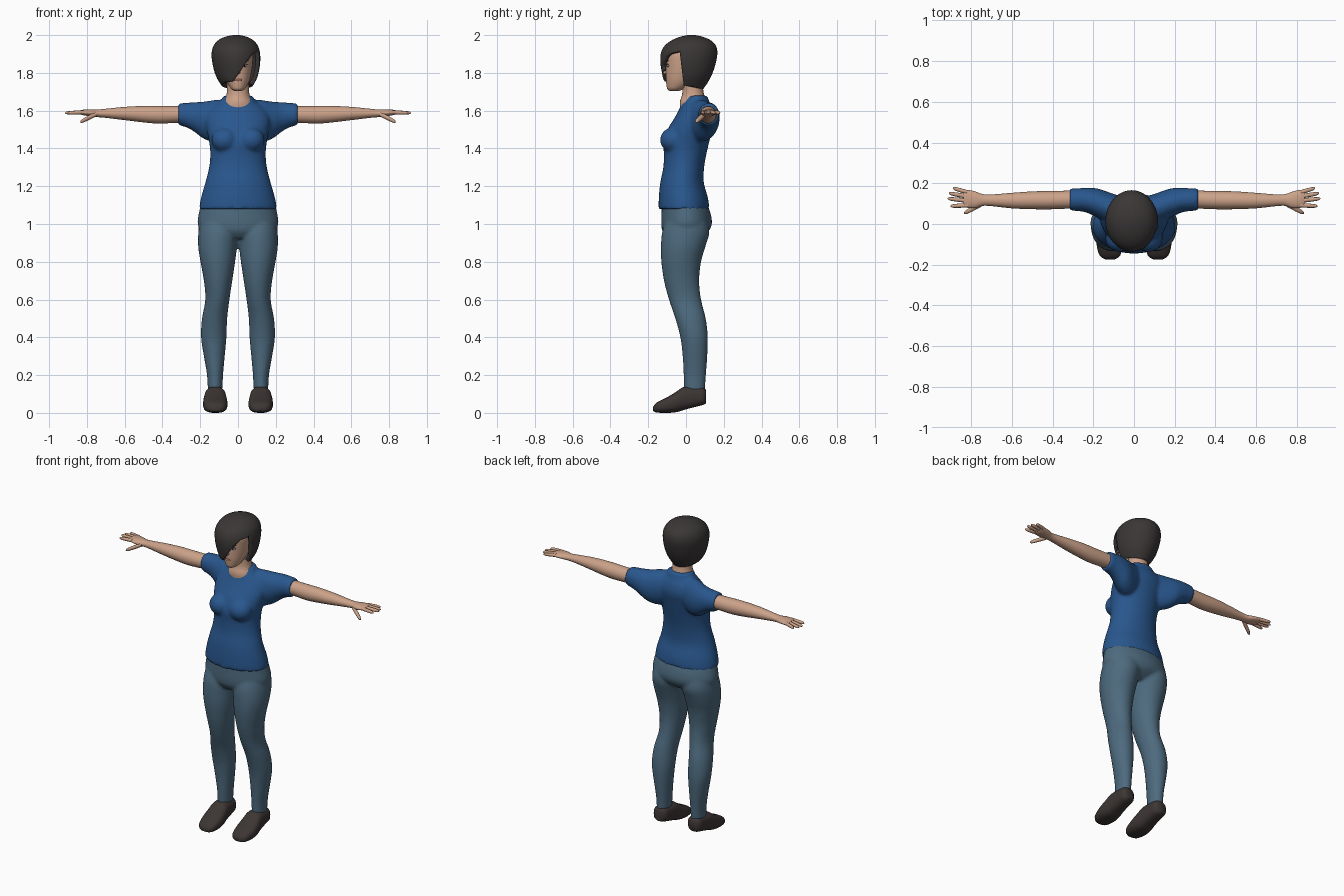
import bpy, bmesh, math
from mathutils import Matrix, Vector

if "Cube" in bpy.data.objects:
    bpy.data.objects.remove(bpy.data.objects["Cube"])


def material(name, rgb):
    m = bpy.data.materials.new(name)
    m.diffuse_color = (*rgb, 1)
    m.use_nodes = True
    m.node_tree.nodes["Principled BSDF"].inputs["Base Color"].default_value = m.diffuse_color
    return m


SKIN = material("skin", (0.60, 0.36, 0.25))
SHIRT = material("blue_cotton", (0.022, 0.095, 0.27))
DENIM = material("denim", (0.075, 0.145, 0.21))
HAIR = material("dark_hair", (0.043, 0.037, 0.037))
SHOE = material("shoe_leather", (0.045, 0.036, 0.034))
WHITE = material("eye_white", (0.7, 0.68, 0.65))
LIPS = material("lips", (0.42, 0.17, 0.13))


def smooth_rings(rings, steps):
    """Catmull-Rom interpolation between cross-sections."""
    out = []
    for i in range(len(rings) - 1):
        p1, p2 = rings[i], rings[i + 1]
        p0, p3 = rings[max(i - 1, 0)], rings[min(i + 2, len(rings) - 1)]
        for k in range(steps):
            t = k / steps
            out.append([0.5 * (2 * b + (c - a) * t + (2 * a - 5 * b + 4 * c - d) * t * t
                        + (3 * b - a - 3 * c + d) * t ** 3)
                        for a, b, c, d in zip(p0, p1, p2, p3)])
    return out + [list(rings[-1])]


def loft(bm, rings, axis="z", n=28, steps=3, power=2.0, caps=True):
    """Ring = (position on axis, low/high bounds of the two other axes)."""
    rows = []
    for t, a0, a1, b0, b1 in smooth_rings(rings, steps):
        row = []
        for k in range(n):
            c, s = math.cos(2 * math.pi * k / n), math.sin(2 * math.pi * k / n)
            a = (a0 + a1) / 2 + (a1 - a0) / 2 * math.copysign(abs(c) ** (2 / power), c)
            b = (b0 + b1) / 2 + (b1 - b0) / 2 * math.copysign(abs(s) ** (2 / power), s)
            co = {"z": (a, b, t), "x": (t, a, b), "y": (a, t, b)}[axis]
            row.append(bm.verts.new(co))
        rows.append(row)
    for r, q in zip(rows, rows[1:]):
        for k in range(n):
            bm.faces.new((r[k], r[(k + 1) % n], q[(k + 1) % n], q[k]))
    if caps:
        bm.faces.new(rows[0])
    bm.faces.new(rows[-1])


def ball(bm, loc, size):
    bmesh.ops.create_uvsphere(bm, u_segments=16, v_segments=10, radius=1,
                              matrix=Matrix.Translation(loc) @ Matrix.Diagonal((*size, 1)))


def sym(z, x, y0, y1):
    return (z, -x, x, y0, y1)


def finish(name, bm, mat, mirror=False, voxel=0, smooth=0):
    bmesh.ops.recalc_face_normals(bm, faces=bm.faces[:])
    me = bpy.data.meshes.new(name)
    for f in bm.faces:
        f.smooth = True
    bm.to_mesh(me)
    bm.free()
    me.materials.append(mat)
    ob = bpy.data.objects.new(name, me)
    bpy.context.collection.objects.link(ob)
    if mirror:
        m = ob.modifiers.new("mirror", "MIRROR")
        m.use_mirror_merge = False
    if voxel:
        m = ob.modifiers.new("blend", "REMESH")
        m.mode, m.voxel_size, m.use_smooth_shade = "VOXEL", voxel, True
        m = ob.modifiers.new("soften", "SMOOTH")
        m.factor, m.iterations = 0.5, smooth
    else:
        bpy.ops.object.select_all(action="DESELECT")
        bpy.context.view_layer.objects.active = ob
        ob.select_set(True)
        bpy.ops.object.shade_smooth_by_angle(angle=math.radians(50))
    return ob


# T-shirt: body, bust and sleeves blended together
bm = bmesh.new()
loft(bm, [sym(1.08, .207, -.145, .124), sym(1.14, .196, -.144, .116),
          sym(1.22, .173, -.136, .094), sym(1.30, .153, -.12, .096),
          sym(1.37, .147, -.117, .108), sym(1.43, .152, -.12, .122),
          sym(1.50, .165, -.098, .138), sym(1.56, .17, -.062, .15),
          sym(1.61, .145, -.035, .142), sym(1.645, .10, -.022, .125),
          sym(1.68, .075, .0, .112)], n=40)
for s in (-1, 1):
    ball(bm, (.07 * s, -.07, 1.445), (.072, .068, .066))
    loft(bm, [(.05 * s, .02, .13, 1.47, 1.655), (.12 * s, .005, .155, 1.435, 1.657),
              (.18 * s, .03, .175, 1.45, 1.648), (.23 * s, .055, .178, 1.487, 1.645),
              (.27 * s, .063, .176, 1.51, 1.642), (.315 * s, .065, .175, 1.523, 1.638)], "x")
finish("t_shirt", bm, SHIRT, voxel=.009, smooth=6)

# Trousers: hips and two legs blended together
bm = bmesh.new()
loft(bm, [sym(.925, .12, -.10, .07), sym(.96, .19, -.125, .118), sym(1.0, .214, -.131, .137),
          sym(1.05, .209, -.13, .132), sym(1.10, .198, -.128, .115)], n=40)
for s in (-1, 1):
    loft(bm, [(z, a * s, b * s, c, d) for z, a, b, c, d in (
        (.115, .083, .16, -.01, .10), (.2, .079, .164, -.013, .106), (.3, .07, .181, -.018, .113),
        (.4, .061, .196, -.03, .116), (.5, .057, .191, -.057, .105), (.6, .045, .173, -.091, .08),
        (.7, .03, .181, -.117, .07), (.8, .015, .199, -.131, .08), (.88, .005, .211, -.133, .103),
        (.96, -.005, .21, -.126, .125), (1.03, .0, .2, -.10, .11))])
finish("trousers", bm, DENIM, voxel=.009, smooth=5)

# Shoes with a raised heel
bm = bmesh.new()
loft(bm, [(-.174, .095, .14, .010, .032), (-.155, .068, .169, .002, .055),
          (-.10, .056, .184, .0, .083), (-.05, .058, .183, .004, .113),
          (-.01, .064, .177, .016, .138), (.05, .071, .17, .032, .138),
          (.09, .077, .166, .042, .134), (.107, .095, .15, .052, .12)], "y", power=2.6)
finish("shoes", bm, SHOE, mirror=True)

# Arms and hands
bm = bmesh.new()
loft(bm, [(.25, .075, .165, 1.535, 1.63), (.31, .076, .164, 1.536, 1.624),
          (.42, .072, .162, 1.532, 1.625), (.5, .073, .16, 1.538, 1.625),
          (.6, .077, .153, 1.55, 1.62), (.7, .088, .145, 1.562, 1.61),
          (.745, .089, .147, 1.566, 1.606), (.78, .078, .16, 1.57, 1.607),
          (.82, .08, .168, 1.576, 1.605), (.838, .088, .162, 1.583, 1.601)], "x", n=24)


def finger(p, q, r):
    rings = []
    for t, k in ((0, 1), (.5, 1), (.88, .8), (1, .25)):
        x, y, z = Vector(p).lerp(Vector(q), t)
        rings.append((x, y - r * k, y + r * k, z - r * k, z + r * k))
    loft(bm, rings, "x", n=10, steps=2)


for y0, y1, tip in ((.092, .088, .902), (.114, .125, .916), (.135, .151, .91), (.155, .176, .89)):
    finger((.815, y0, 1.592), (tip, y1, 1.588), .0105)
finger((.75, .098, 1.582), (.835, .053, 1.54), .013)
finish("arms", bm, SKIN, mirror=True)

# Neck, head, nose
bm = bmesh.new()
loft(bm, [sym(1.60, .09, -.03, .10), sym(1.645, .078, -.033, .105), sym(1.68, .062, -.022, .097),
          sym(1.72, .058, -.018, .09), sym(1.78, .058, -.02, .09)])
loft(bm, [sym(1.704, .018, -.085, -.04), sym(1.715, .036, -.099, -.01), sym(1.74, .052, -.104, .03),
          sym(1.77, .064, -.107, .06), sym(1.81, .073, -.108, .09), sym(1.85, .078, -.108, .10),
          sym(1.90, .08, -.106, .11), sym(1.95, .06, -.075, .09)])
ball(bm, (0, -.109, 1.803), (.012, .014, .010))
ball(bm, (0, -.105, 1.822), (.008, .010, .024))
finish("head", bm, SKIN)

# Facial features
for name, mat, x, y, z, size in (
        ("eyes", WHITE, .034, -.095, 1.838, (.015, .006, .0065)),
        ("irises", HAIR, .034, -.099, 1.838, (.006, .004, .006)),
        ("eyelashes", HAIR, .035, -.097, 1.846, (.017, .005, .0025)),
        ("eyebrows", HAIR, .036, -.097, 1.864, (.019, .004, .003)),
        ("mouth", LIPS, .008, -.105, 1.762, (.014, .005, .006))):
    bm = bmesh.new()
    ball(bm, (x, y, z), size)
    finish(name, bm, mat, mirror=True)

# Bobbed hair with a swept fringe cut open over one side of the face
bm = bmesh.new()
loft(bm, [(1.715, -.075, .068, -.095, .092), (1.76, -.105, .095, -.118, .122),
          (1.80, -.123, .109, -.127, .141), (1.85, -.135, .117, -.135, .157),
          (1.90, -.14, .117, -.134, .166), (1.94, -.131, .107, -.116, .16),
          (1.97, -.108, .084, -.08, .135), (1.99, -.072, .05, -.035, .092),
          (2.0, -.025, .01, .01, .05)], n=48, steps=4, caps=False)
cuts = [(Vector((.035, 0, 1.84)), Vector((1.4, 0, -1))),
        (Vector((0, -.02, 1.8)), Vector((0, -1, -.12))),
        (Vector((0, 0, 1.925)), Vector((0, .25, -1)))]
hem = (Vector((0, .06, 1.72)), Vector((0, -.2, -1)))
for co, no in cuts + [hem]:
    bmesh.ops.bisect_plane(bm, geom=bm.verts[:] + bm.edges[:] + bm.faces[:],
                           plane_co=co, plane_no=no)


def beyond(f, cut):
    return (f.calc_center_median() - cut[0]).dot(cut[1]) > 0


gone = [f for f in bm.faces if beyond(f, hem) or all(beyond(f, c) for c in cuts)]
bmesh.ops.delete(bm, geom=gone, context="FACES")
hair = finish("hair", bm, HAIR)
thick = hair.modifiers.new("thickness", "SOLIDIFY")
thick.thickness, thick.offset = .022, -1
